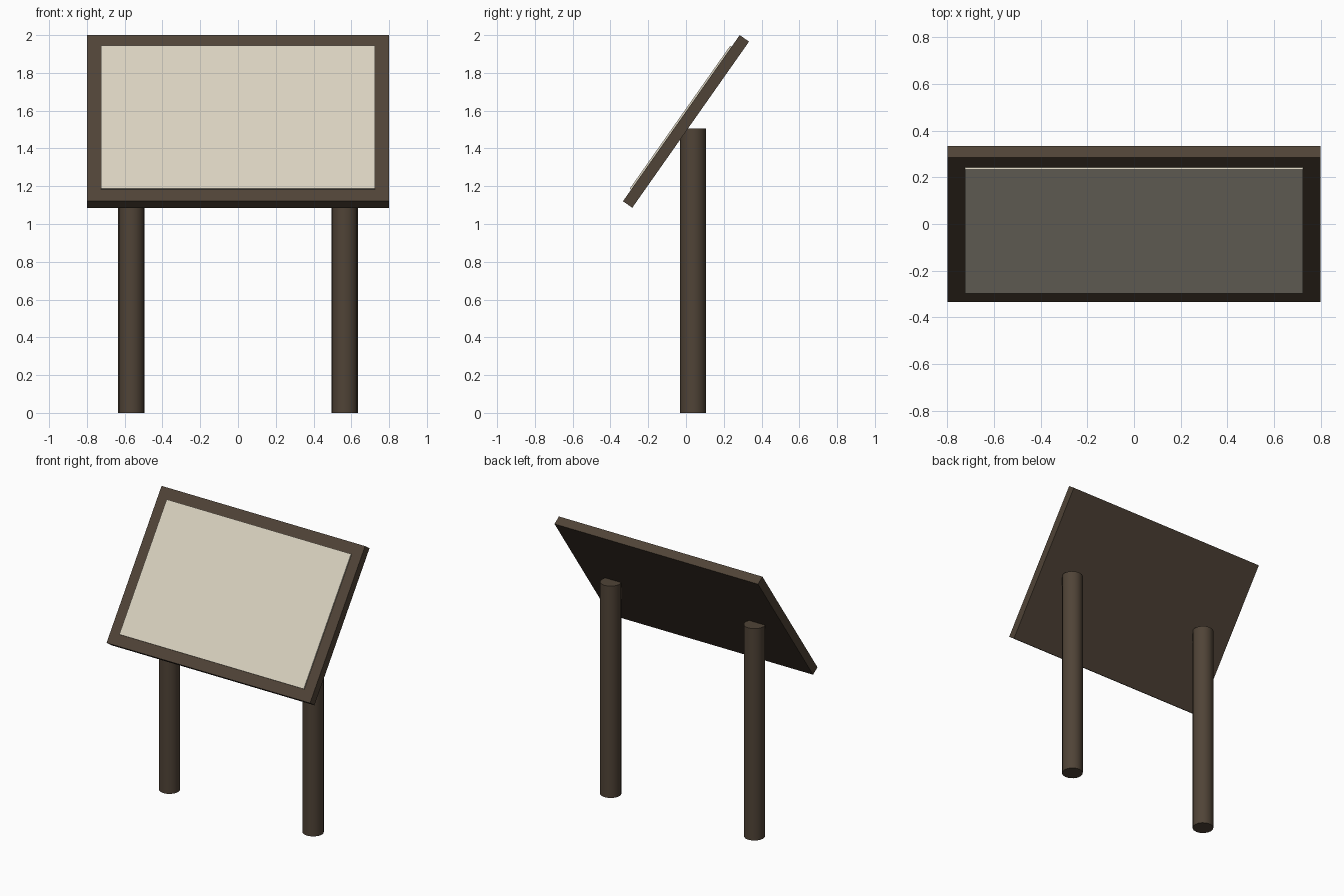
import bpy
import math
from mathutils import Matrix

cube = bpy.data.objects.get("Cube")
if cube:
    bpy.data.objects.remove(cube, do_unlink=True)


def material(name, rgb):
    m = bpy.data.materials.new(name)
    m.use_nodes = True
    m.diffuse_color = (*rgb, 1)
    m.node_tree.nodes["Principled BSDF"].inputs["Base Color"].default_value = (*rgb, 1)
    return m


wood = material("dark_brown_wood", (0.08, 0.057, 0.038))
cream = material("cream_panel", (0.70, 0.645, 0.525))

# Local frame of the tilted board: x across, y up the slope, z out of the face
TILT = math.radians(54.9)
frame = Matrix.Translation((0, 0, 1.543)) @ Matrix.Rotation(TILT, 4, "X")


def slab(name, size, offset, mat):
    bpy.ops.mesh.primitive_cube_add(size=1)
    obj = bpy.context.object
    obj.name = name
    obj.data.transform(Matrix.Diagonal((*size, 1)))
    obj.matrix_world = frame @ Matrix.Translation(offset)
    obj.data.materials.append(mat)


# Sloping board and the thin panel on its face
slab("board", (1.6, 1.075, 0.06), (0, 0, 0), wood)
slab("display_panel", (1.45, 0.925, 0.009), (0, 0, 0.0345), cream)

# Round posts
POST_HEIGHT = 1.505
for side, name in ((1, "left_post"), (-1, "right_post")):
    bpy.ops.mesh.primitive_cylinder_add(
        vertices=16, radius=0.069, depth=POST_HEIGHT,
        location=(side * 0.565, 0.038, POST_HEIGHT / 2))
    post = bpy.context.object
    post.name = name
    post.data.materials.append(wood)
    bpy.ops.object.shade_smooth_by_angle(angle=math.radians(40))
